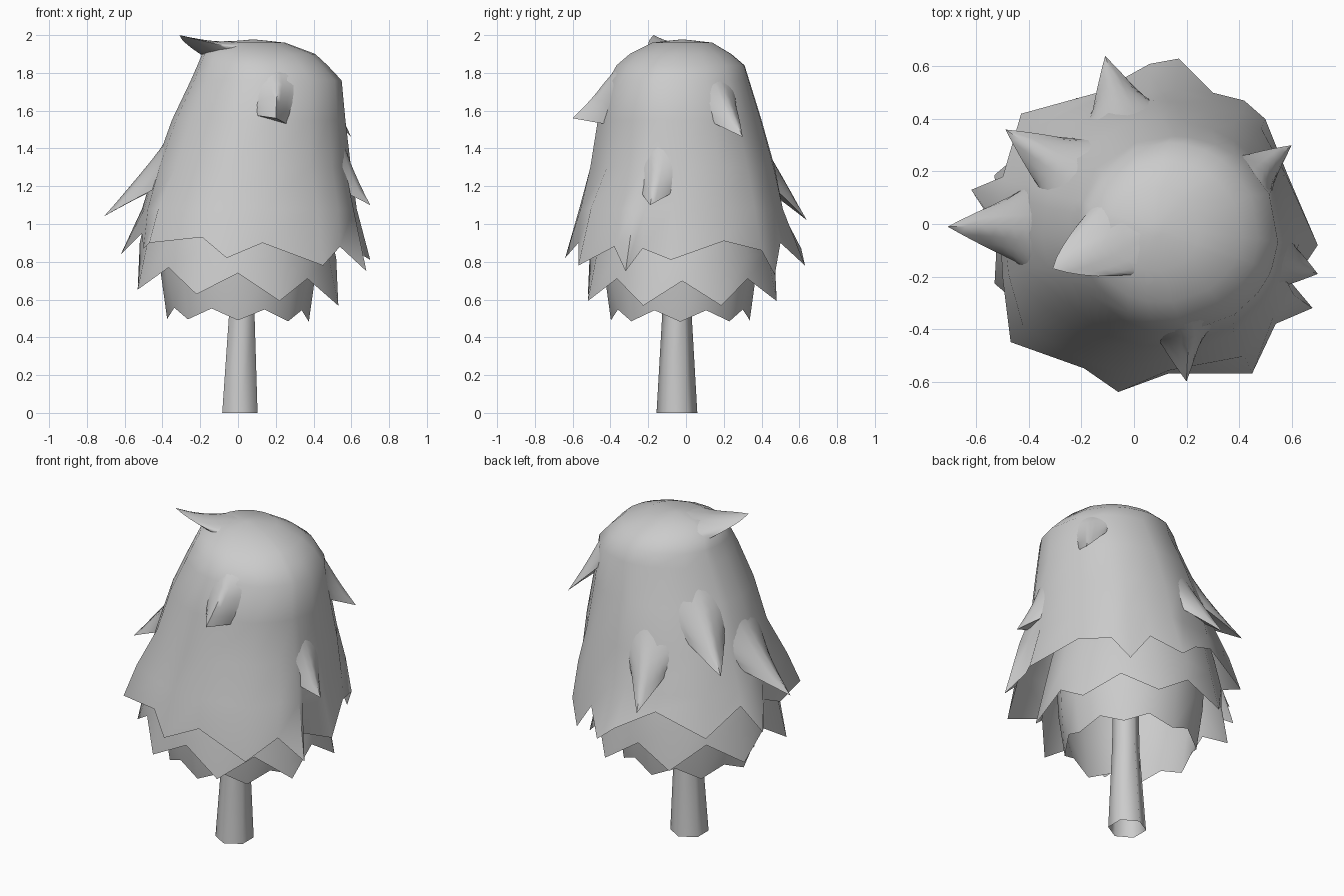
import bpy
from math import sin, cos, pi, atan2, radians, hypot
from mathutils import Vector

cube = bpy.data.objects.get("Cube")
if cube:
    bpy.data.objects.remove(cube, do_unlink=True)

grey = bpy.data.materials.new("light_grey")
grey.use_nodes = True
grey.diffuse_color = (0.6, 0.6, 0.6, 1)
grey.node_tree.nodes["Principled BSDF"].inputs["Base Color"].default_value = (0.6, 0.6, 0.6, 1)


def make(name, verts, faces, angle=62):
    mesh = bpy.data.meshes.new(name)
    mesh.from_pydata([tuple(v) for v in verts], [], faces)
    mesh.materials.append(grey)
    obj = bpy.data.objects.new(name, mesh)
    bpy.context.collection.objects.link(obj)
    bpy.ops.object.select_all(action='DESELECT')
    obj.select_set(True)
    bpy.context.view_layer.objects.active = obj
    bpy.ops.object.shade_smooth_by_angle(angle=radians(angle))


def loft(name, rings, cap=None, angle=62):
    """Skin a stack of equal vertex rings, listed from bottom to top."""
    n = len(rings[0])
    verts = [v for ring in rings for v in ring]
    faces = [(k * n + i, k * n + (i + 1) % n, (k + 1) * n + (i + 1) % n, (k + 1) * n + i)
             for k in range(len(rings) - 1) for i in range(n)]
    if cap:
        verts.append(cap)
        top = (len(rings) - 1) * n
        faces += [(top + i, top + (i + 1) % n, len(verts) - 1) for i in range(n)]
    make(name, verts, faces, angle)


# Crown cross-sections: z, centre x, centre y, radius x, radius y
SECTIONS = [
    (1.08, 0.065, -0.03, 0.56, 0.53),
    (1.30, 0.08, -0.02, 0.52, 0.49),
    (1.55, 0.11, -0.035, 0.46, 0.435),
    (1.76, 0.15, -0.04, 0.40, 0.375),
    (1.84, 0.13, -0.03, 0.345, 0.34),
    (1.90, 0.11, -0.03, 0.30, 0.27),
    (1.96, 0.08, -0.02, 0.17, 0.16),
    (1.975, 0.08, -0.02, 0.03, 0.03),
]


def section(z):
    z = max(SECTIONS[0][0], min(z, SECTIONS[-1][0]))
    for low, high in zip(SECTIONS, SECTIONS[1:]):
        if z <= high[0]:
            t = (z - low[0]) / (high[0] - low[0])
            return [a + (b - a) * t for a, b in zip(low, high)]


def surface(angle, z, inset=0.0, scale=1.0):
    _, cx, cy, rx, ry = section(z)
    return Vector((cx + (rx * scale - inset) * cos(angle),
                   cy + (ry * scale - inset) * sin(angle), z))


# Ragged hem of the crown, going round from the front
HEM = [
    (-0.06, -0.64, 0.82), (0.13, -0.57, 0.90), (0.45, -0.57, 0.78), (0.54, -0.38, 0.88),
    (0.68, -0.32, 0.75), (0.60, -0.23, 0.87), (0.70, -0.08, 0.81), (0.58, 0.20, 0.91),
    (0.50, 0.40, 0.86), (0.42, 0.47, 0.73), (0.30, 0.50, 0.90), (0.17, 0.63, 0.78),
    (0.06, 0.61, 0.87), (-0.14, 0.50, 0.98), (-0.43, 0.42, 0.86), (-0.50, 0.18, 0.99),
    (-0.62, 0.13, 0.84), (-0.51, -0.04, 0.95), (-0.50, -0.21, 0.87), (-0.47, -0.45, 0.90),
    (-0.19, -0.55, 0.93),
]
columns = [atan2(y + 0.03, x - 0.065) for x, y, z in HEM]
# The lowest section is drawn out towards the corners of the hem
corner = [1 + 0.45 * abs(sin(2 * a)) * (hypot((x - 0.065) / 0.56, (y + 0.03) / 0.53) - 1)
          for a, (x, y, z) in zip(columns, HEM)]
lowest = [surface(a, SECTIONS[0][0], scale=c) for a, c in zip(columns, corner)]
loft("crown", [HEM, lowest] + [[surface(a, s[0]) for a in columns] for s in SECTIONS[1:]],
     cap=(0.08, -0.02, 1.977))


def tuft(name, tip, z_top, z_start, z_end, half):
    """Patch that swells out of the crown and ends in a pointed, undercut lip."""
    rows, cols = 7, 10
    z_mid = (z_start + z_end) / 2
    _, cx, cy, rx, ry = section(z_mid)
    a = atan2((tip[1] - cy) / ry, (tip[0] - cx) / rx)
    pull = Vector(tip) - surface(a, z_mid)
    verts = []
    for k in range(rows + 2):
        t = min(k / rows, 1)
        for i in range(cols + 1):
            u = 2 * i / cols - 1
            swell = (1 - abs(u)) ** (2 - t) * t ** 1.6
            z_low = z_mid + u * (z_end - z_start) / 2
            angle = a + u * radians(half) * (2.4 - 1.4 * t)
            # The extra last row is the hidden inner side of the lip
            inner = k > rows
            inset = 0.018 if inner else 0.018 * (1 - swell)
            point = surface(angle, z_top + (z_low - z_top) * t, inset)
            verts.append(point if inner else point + pull * swell)
    w = cols + 1
    faces = [(k * w + i, (k + 1) * w + i, (k + 1) * w + i + 1, k * w + i + 1)
             for k in range(rows + 1) for i in range(cols)]
    make(name, verts, faces)


# Tip, upper z, lip z at both ends, half width in degrees
tuft("top_tuft", (-0.31, -0.17, 2.00), 1.974, 1.88, 1.93, 38)
tuft("front_tuft", (0.20, -0.60, 1.56), 1.88, 1.575, 1.53, 11)
tuft("right_tuft", (-0.71, -0.01, 1.04), 1.50, 1.19, 1.19, 16)
tuft("left_tuft", (0.70, -0.19, 1.10), 1.50, 1.18, 1.17, 11)
tuft("back_left_tuft", (0.60, 0.30, 1.46), 1.84, 1.54, 1.66, 13)
tuft("back_tuft", (-0.11, 0.64, 1.02), 1.50, 1.19, 1.19, 12)
tuft("back_right_tuft", (-0.49, 0.36, 1.24), 1.72, 1.37, 1.37, 14)


def skirt(name, cx, cy, aspect, upper, valley, tip, phase, tilt):
    """Open zigzag skirt with eight points; each level is (radius, z)."""
    angles = [phase + i * pi / 8 for i in range(16)]

    def ring(levels):
        return [(cx + r * cos(a), cy + r * aspect * sin(a), z - tilt * r * cos(a))
                for a, (r, z) in zip(angles, levels)]

    loft(name, [ring([tip, valley] * 8)] + [ring([level] * 16) for level in upper])


skirt("middle_skirt", 0.0, -0.02, 0.94, [(0.52, 0.86), (0.48, 1.04), (0.42, 1.25)],
      (0.52, 0.74), (0.575, 0.61), pi / 8, 0.08)
skirt("lower_skirt", 0.0, -0.03, 0.98, [(0.41, 0.74), (0.42, 0.92), (0.39, 1.2)],
      (0.365, 0.55), (0.375, 0.49), 0, 0.02)


# Six-sided tapering trunk, open below
def hexagon(cx, r, z):
    return [(cx + r * cos(pi / 6 + i * pi / 3), -0.048 + r * sin(pi / 6 + i * pi / 3), z)
            for i in range(6)]


loft("trunk", [hexagon(0.01, 0.108, 0), hexagon(0.02, 0.078, 0.52), hexagon(0.02, 0.072, 1.0)],
     cap=(0.02, -0.048, 1.0), angle=65)
